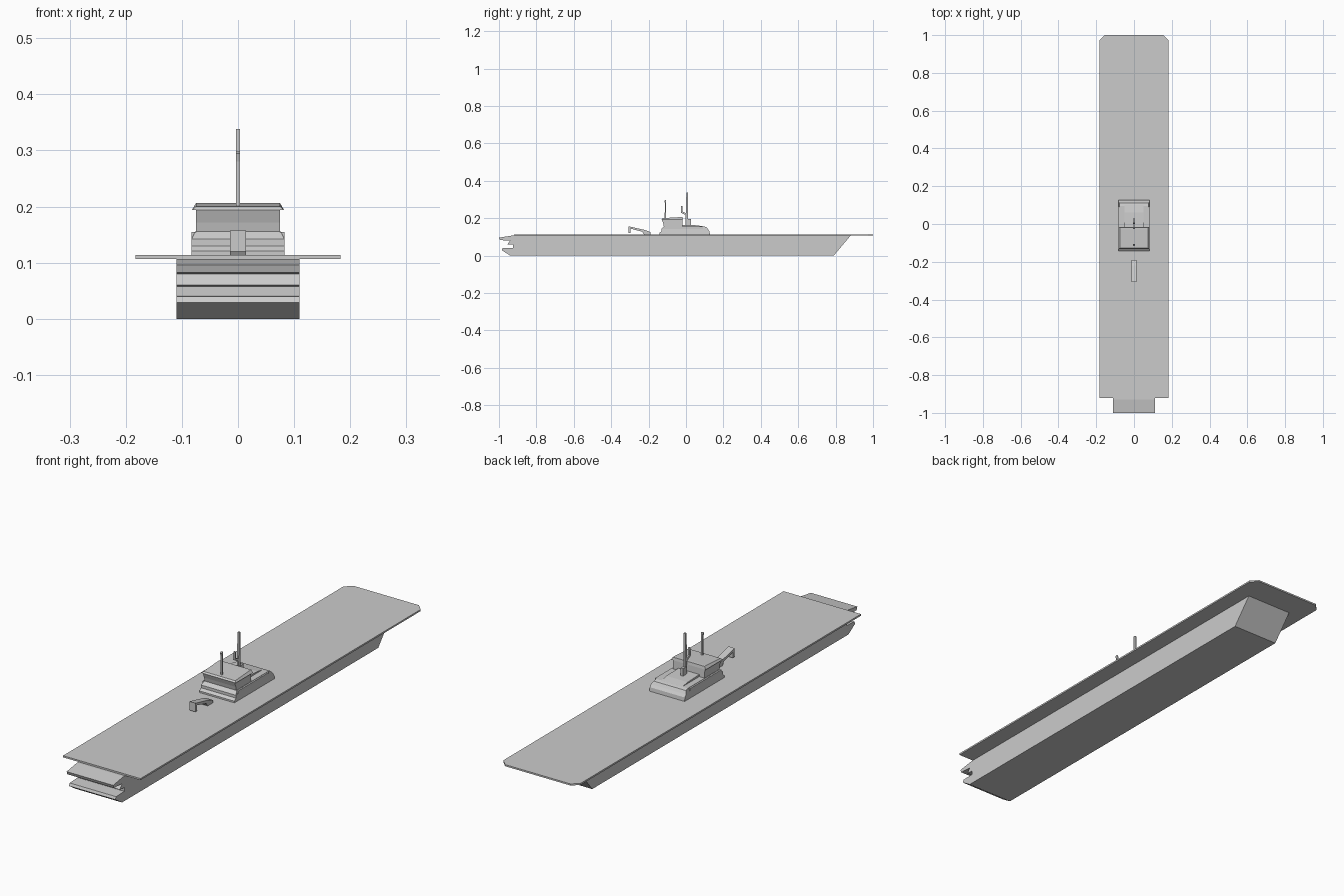
import bpy, bmesh


def prism(name, profile, half_width, taper=None):
    """Extrude a (y, z) side profile across x; taper maps a point to its own half width."""
    bm = bmesh.new()
    width = taper or (lambda y, z: half_width)
    left = [bm.verts.new((-width(y, z), y, z)) for y, z in profile]
    right = [bm.verts.new((width(y, z), y, z)) for y, z in profile]
    n = len(profile)
    bm.faces.new(left)
    bm.faces.new(right[::-1])
    for i in range(n):
        j = (i + 1) % n
        bm.faces.new((left[j], left[i], right[i], right[j]))
    bmesh.ops.recalc_face_normals(bm, faces=bm.faces)
    mesh = bpy.data.meshes.new(name)
    bm.to_mesh(mesh)
    bm.free()
    obj = bpy.data.objects.new(name, mesh)
    bpy.context.collection.objects.link(obj)
    return obj


def slab(name, outline, z0, z1):
    """Extrude an (x, y) outline upward."""
    bm = bmesh.new()
    face = bm.faces.new([bm.verts.new((x, y, z0)) for x, y in outline])
    new = bmesh.ops.extrude_face_region(bm, geom=[face])["geom"]
    bmesh.ops.translate(bm, vec=(0, 0, z1 - z0),
                        verts=[v for v in new if isinstance(v, bmesh.types.BMVert)])
    bmesh.ops.recalc_face_normals(bm, faces=bm.faces)
    mesh = bpy.data.meshes.new(name)
    bm.to_mesh(mesh)
    bm.free()
    obj = bpy.data.objects.new(name, mesh)
    bpy.context.collection.objects.link(obj)
    return obj


# Hull with raked far end and notched stern
prism("hull", [(0.79, 0.0), (0.88, 0.107), (-0.92, 0.107), (-0.93, 0.107),
               (-1.0, 0.096), (-0.995, 0.083), (-0.94, 0.08), (-0.955, 0.06),
               (-0.925, 0.058), (-0.925, 0.042), (-0.98, 0.04), (-0.985, 0.029),
               (-0.94, 0.0)], 0.11)

# Flat deck with clipped far corners
slab("flight_deck", [(-0.183, -0.92), (0.183, -0.92), (0.183, 0.972), (0.155, 1.0),
                     (-0.155, 1.0), (-0.183, 0.972)], 0.107, 0.114)

# Lower deckhouse, sides leaning in toward the roof
prism("deckhouse_base", [(-0.143, 0.113), (-0.143, 0.121), (-0.132, 0.13), (-0.132, 0.142),
                         (-0.118, 0.156), (0.095, 0.156), (0.11, 0.152), (0.118, 0.14),
                         (0.126, 0.13), (0.128, 0.113)], 0.083,
      lambda y, z: 0.083 if z < 0.145 else 0.076)

# Side ledges beside the roof
for sx in (-1, 1):
    ledge = prism("side_ledge", [(-0.12, 0.143), (-0.12, 0.155), (0.09, 0.155), (0.09, 0.143)], 0.004)
    ledge.location.x = sx * 0.079

# Bridge block and its roof rim
prism("bridge", [(-0.118, 0.154), (-0.122, 0.172), (-0.13, 0.195), (-0.02, 0.195),
                 (-0.018, 0.154)], 0.075)
prism("bridge_roof", [(-0.132, 0.194), (-0.126, 0.2), (-0.03, 0.206), (-0.018, 0.206),
                      (-0.016, 0.194)], 0.075, lambda y, z: 0.082 if z < 0.196 else 0.075)

# Ridge on the rear roof
prism("roof_step", [(-0.02, 0.155), (-0.02, 0.165), (0.06, 0.162), (0.1, 0.155)], 0.05)

# Main mast with braced arm
prism("main_mast", [(0.012, 0.155), (-0.003, 0.155), (0.002, 0.338), (0.01, 0.338)], 0.004)
prism("mast_brace", [(0.005, 0.225), (-0.018, 0.235), (-0.02, 0.265), (-0.026, 0.265),
                     (-0.027, 0.23), (0.004, 0.213)], 0.004)
prism("mast_foot", [(0.005, 0.155), (0.005, 0.195), (0.028, 0.195), (0.028, 0.155)], 0.006)

# Forward mast with a hooked tip
prism("forward_mast", [(-0.106, 0.2), (-0.114, 0.2), (-0.113, 0.28), (-0.116, 0.295),
                       (-0.108, 0.298), (-0.106, 0.28)], 0.004)

# Angled crane arm on the deck
prism("deck_crane", [(-0.308, 0.157), (-0.308, 0.12), (-0.296, 0.12), (-0.296, 0.144),
                     (-0.235, 0.128), (-0.225, 0.113), (-0.19, 0.113), (-0.19, 0.126),
                     (-0.22, 0.137)], 0.0145)
